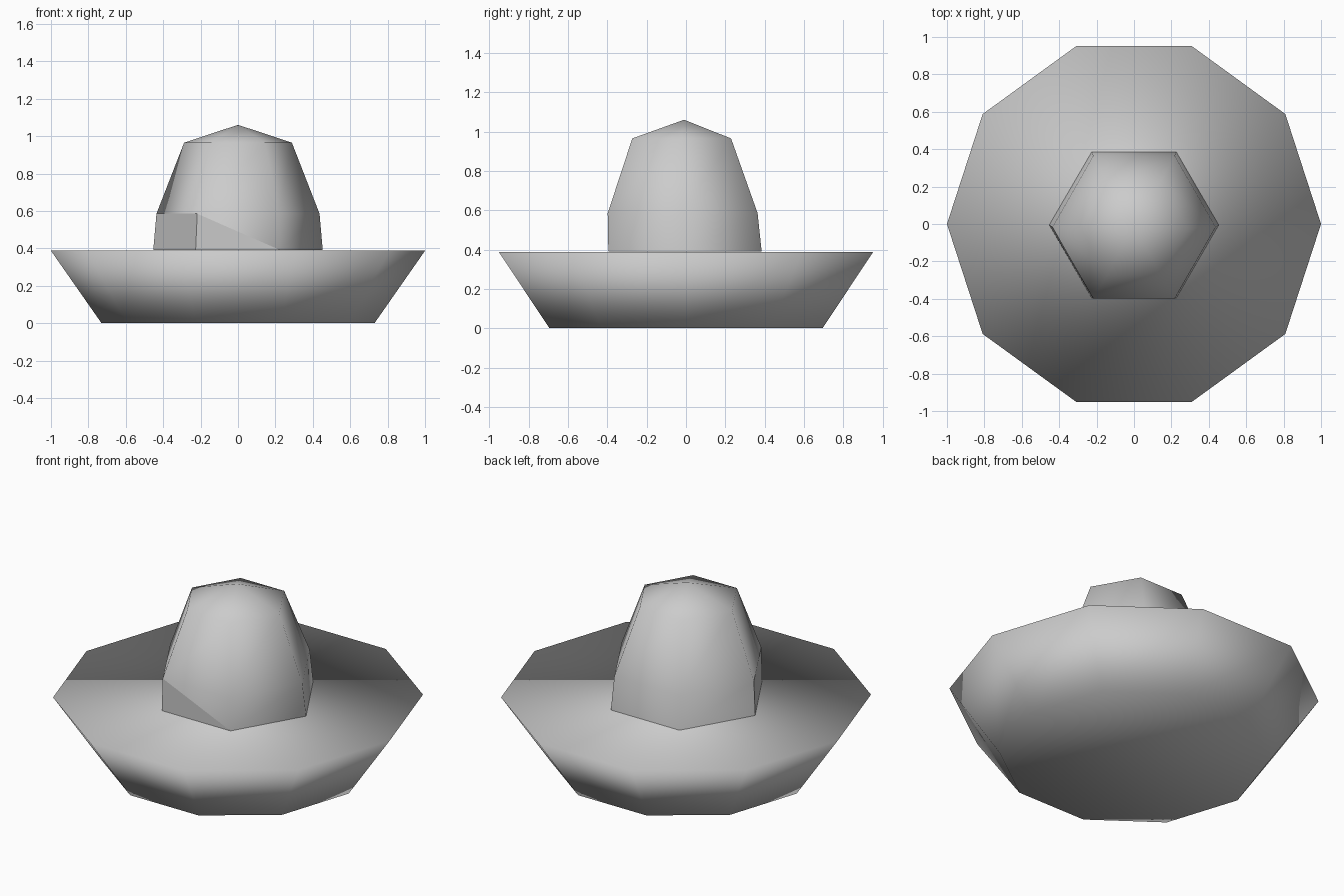
import bpy
import bmesh
from math import cos, sin, tau

if "Cube" in bpy.data.objects:
    bpy.data.objects.remove(bpy.data.objects["Cube"], do_unlink=True)

# Single felt colour
felt = bpy.data.materials.new("plain_grey_felt")
felt.use_nodes = True
grey = (0.6, 0.6, 0.6, 1)
felt.diffuse_color = grey
shader = next(n for n in felt.node_tree.nodes if n.type == "BSDF_PRINCIPLED")
shader.inputs["Base Color"].default_value = grey
shader.inputs["Roughness"].default_value = 0.8


def ring(bm, sides, radius_x, radius_y, y, z):
    """Regular ring of vertices, starting on +x."""
    return [bm.verts.new((radius_x * cos(tau * i / sides),
                          y + radius_y * sin(tau * i / sides), z))
            for i in range(sides)]


def bridge(bm, low, high):
    """Quads between two rings of the same size."""
    n = len(low)
    return [bm.faces.new((low[i], low[(i + 1) % n], high[(i + 1) % n], high[i]))
            for i in range(n)]


def finish(bm, name):
    for f in bm.faces:
        f.smooth = True
    mesh = bpy.data.meshes.new(name)
    bm.to_mesh(mesh)
    bm.free()
    mesh.materials.append(felt)
    obj = bpy.data.objects.new(name, mesh)
    bpy.context.collection.objects.link(obj)
    return obj


# Brim: closed ten-sided tapered block, wide at the top
bm = bmesh.new()
foot = ring(bm, 10, 0.73, 0.73, 0, 0)
rim = ring(bm, 10, 1, 1, 0, 0.387)
bridge(bm, foot, rim)
bm.faces.new(rim)
bm.faces.new(foot[::-1])
finish(bm, "brim")

# Crown: six-sided, leaning slightly forward, with a shallow peak
bm = bmesh.new()
levels = [ring(bm, 6, 0.453, 0.45, -0.005, 0.39),
          ring(bm, 6, 0.436, 0.44, -0.017, 0.585),
          ring(bm, 6, 0.288, 0.29, -0.022, 0.965)]
lower = bridge(bm, levels[0], levels[1])
bridge(bm, levels[1], levels[2])
peak = bm.verts.new((0, -0.01, 1.06))
top = levels[2]
for i in range(6):
    bm.faces.new((top[i], top[(i + 1) % 6], peak))

# Hard-edged band panel and front corner fold
panel, front = lower[3], lower[4]
fold = bmesh.utils.face_split(front, levels[1][4], levels[0][5])
for e in panel.edges:
    e.smooth = False
for e in bm.edges:
    if set(e.verts) == {levels[1][4], levels[0][5]}:
        e.smooth = False
finish(bm, "crown")
